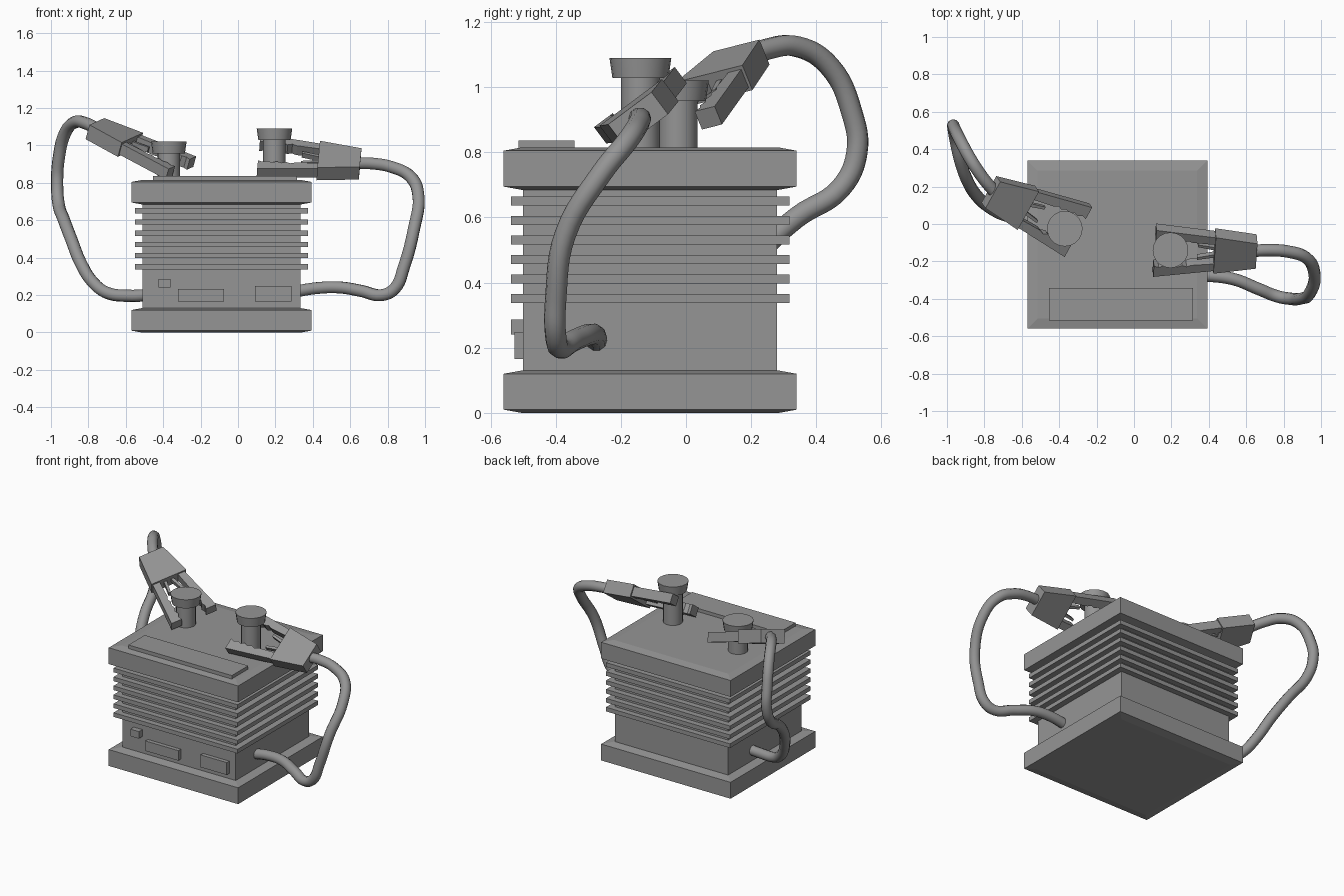
import bpy, bmesh, math
from mathutils import Vector, Matrix

if "Cube" in bpy.data.objects:
    bpy.data.objects.remove(bpy.data.objects["Cube"])

# Dark grey finish shared by all parts
DARK = bpy.data.materials.new("dark_grey")
DARK.diffuse_color = (0.3, 0.3, 0.3, 1)
DARK.use_nodes = True
DARK.node_tree.nodes["Principled BSDF"].inputs["Base Color"].default_value = DARK.diffuse_color


def finish(name, bm):
    bmesh.ops.recalc_face_normals(bm, faces=bm.faces)
    me = bpy.data.meshes.new(name)
    bm.to_mesh(me)
    bm.free()
    me.materials.append(DARK)
    ob = bpy.data.objects.new(name, me)
    bpy.context.scene.collection.objects.link(ob)
    return ob


def loft(name, rings):
    """Closed solid through rings of equal point count."""
    bm = bmesh.new()
    vs = [[bm.verts.new(p) for p in r] for r in rings]
    n = len(vs[0])
    for a, b in zip(vs, vs[1:]):
        for i in range(n):
            bm.faces.new((a[i], a[(i + 1) % n], b[(i + 1) % n], b[i]))
    bm.faces.new(vs[0][::-1])
    bm.faces.new(vs[-1])
    return finish(name, bm)


def rect(x0, x1, y0, y1, z, inset=0.0):
    x0, x1, y0, y1 = x0 + inset, x1 - inset, y0 + inset, y1 - inset
    return [(x0, y0, z), (x1, y0, z), (x1, y1, z), (x0, y1, z)]


def box(name, x0, x1, y0, y1, z0, z1):
    return loft(name, [rect(x0, x1, y0, y1, z) for z in (z0, z1)])


def prism(name, pts, t, M):
    """Flat outline in the clamp's plane, thickened and placed by M."""
    return loft(name, [[M @ Vector((s, w, h)) for s, w in pts] for h in (-t / 2, t / 2)])


# Battery case: base, core, cooling ribs and lid
FOOT = (-0.57, 0.393, -0.56, 0.34)
for name, z in (("base", 0.0), ("lid", 0.685)):
    loft(name, [rect(*FOOT, z + dz, i) for dz, i in
                ((0, 0.055), (0.01, 0), (0.12, 0), (0.13, 0.055))])
box("core", -0.51, 0.333, -0.50, 0.28, 0.12, 0.70)
for k in range(6):
    z = 0.337 + 0.06 * k
    box(f"rib_{k + 1}", -0.55, 0.373, -0.538, 0.318, z, z + 0.028)

# Raised plates
box("top_plate", -0.455, 0.315, -0.515, -0.342, 0.80, 0.837)
box("front_plate_small", -0.425, -0.362, -0.537, -0.49, 0.24, 0.287)
box("front_plate_left", -0.32, -0.075, -0.527, -0.49, 0.165, 0.232)
box("front_plate_right", 0.09, 0.285, -0.527, -0.49, 0.165, 0.248)

# Terminal posts with tapered caps
for name, x, y, top in (("terminal_left", -0.37, -0.025, 1.02),
                        ("terminal_right", 0.195, -0.14, 1.09)):
    prof = ((0.06, 0.79), (0.06, top - 0.062), (0.086, top - 0.062), (0.095, top))
    ang = [2 * math.pi * i / 20 for i in range(20)]
    ob = loft(name, [[(x + r * math.cos(a), y + r * math.sin(a), z) for a in ang]
                     for r, z in prof])
    bpy.context.view_layer.objects.active = ob
    ob.select_set(True)
    bpy.ops.object.shade_smooth_by_angle(angle=math.radians(25))
    ob.select_set(False)


def clamp(side, tip, end, spread):
    tip = Vector(tip)
    d = (Vector(end) - tip).normalized()
    w = Vector(spread)
    w = (w - d * w.dot(d)).normalized()
    t = d.cross(w)
    M = Matrix.Translation(tip) @ Matrix((d, w, t)).transposed().to_4x4()
    # Tapered handle block
    prism(f"clamp_handle_{side}", [(0.32, -0.12), (0.545, -0.083),
                                   (0.545, 0.083), (0.32, 0.12)], 0.085, M)
    # Toothed jaws and inner spring links, mirrored
    for tag, s in (("a", 1), ("b", -1)):
        inner = [(0.025 * i, 0.083 - 0.001 * i + (0.01 if i % 2 else 0))
                 for i in range(9)]
        jaw = [(0, 0.155), (0.34, 0.108), (0.34, 0.062)] + inner[::-1]
        prism(f"clamp_jaw_{side}_{tag}", [(a, b * s) for a, b in jaw], 0.062, M)
        link = [(0.23, 0.035), (0.34, 0.01), (0.34, 0.03), (0.23, 0.05)]
        prism(f"clamp_spring_{side}_{tag}", [(a, b * s) for a, b in link], 0.03, M)


clamp("right", (0.11, -0.14, 0.945), (0.645, -0.147, 0.902), (0, 0.8, 0.6))
clamp("left", (-0.305, -0.033, 0.88), (-0.765, 0.17, 1.09), (0.125, 0.195, 0.045))


def cable(name, pts):
    cu = bpy.data.curves.new(name, 'CURVE')
    cu.dimensions = '3D'
    cu.bevel_depth = 0.033
    cu.bevel_resolution = 3
    cu.resolution_u = 6
    cu.use_fill_caps = True
    cu.materials.append(DARK)
    sp = cu.splines.new('BEZIER')
    sp.bezier_points.add(len(pts) - 1)
    for bp, p in zip(sp.bezier_points, pts):
        bp.co = p
        bp.handle_left_type = bp.handle_right_type = 'AUTO'
    sp.use_smooth = True
    ob = bpy.data.objects.new(name, cu)
    bpy.context.scene.collection.objects.link(ob)
    bpy.context.view_layer.objects.active = ob
    ob.select_set(True)
    bpy.ops.object.convert(target='MESH')
    bpy.context.object.select_set(False)


# Cables looping from clamps to the case sides
cable("cable_right", [(0.62, -0.145, 0.905), (0.72, -0.14, 0.903), (0.82, -0.147, 0.885),
                      (0.92, -0.18, 0.835), (0.964, -0.26, 0.735), (0.94, -0.37, 0.55),
                      (0.887, -0.40, 0.35), (0.838, -0.40, 0.235), (0.77, -0.388, 0.2),
                      (0.66, -0.345, 0.222), (0.54, -0.297, 0.241), (0.42, -0.278, 0.237),
                      (0.31, -0.275, 0.22)])
cable("cable_left", [(-0.74, 0.165, 1.08), (-0.81, 0.25, 1.117), (-0.87, 0.34, 1.125),
                     (-0.925, 0.44, 1.065), (-0.96, 0.51, 0.92), (-0.967, 0.525, 0.8),
                     (-0.96, 0.475, 0.69), (-0.93, 0.34, 0.60), (-0.89, 0.23, 0.495),
                     (-0.84, 0.15, 0.37), (-0.775, 0.09, 0.268), (-0.70, 0.05, 0.212),
                     (-0.58, 0.025, 0.196), (-0.48, 0.02, 0.2)])
